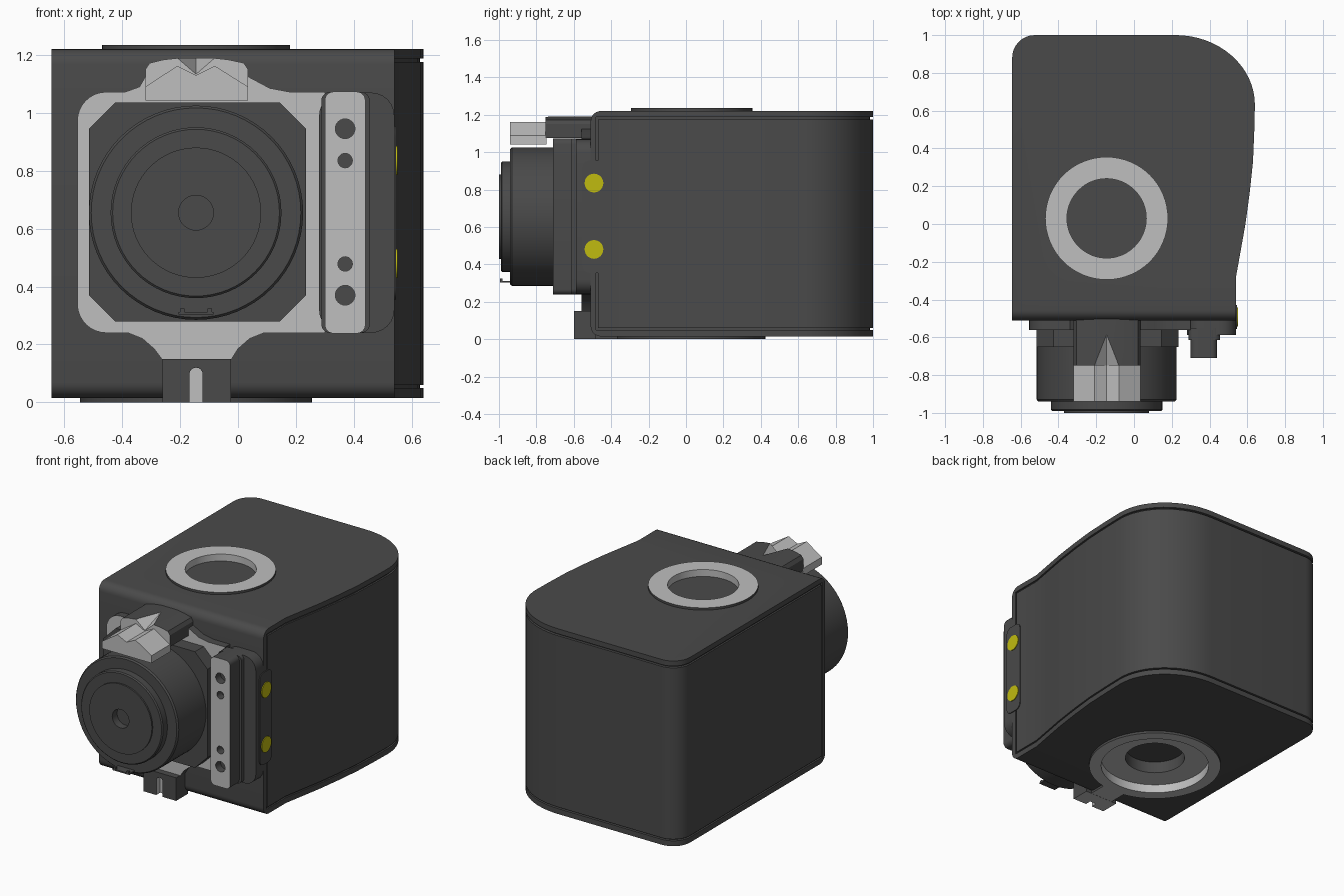
import bpy, bmesh, math
from mathutils import Vector

if "Cube" in bpy.data.objects:
    bpy.data.objects.remove(bpy.data.objects["Cube"], do_unlink=True)

DARK, LIGHT, YELLOW = 0, 1, 2


def material(name, rgb):
    m = bpy.data.materials.new(name)
    m.use_nodes = True
    m.diffuse_color = (*rgb, 1)
    m.node_tree.nodes["Principled BSDF"].inputs["Base Color"].default_value = (*rgb, 1)
    return m


MATS = [material("charcoal", (0.068, 0.068, 0.068)),
        material("light grey", (0.52, 0.52, 0.52)),
        material("yellow", (0.53, 0.50, 0.005))]


def finish(name, bm, rule=DARK):
    """Make an object; rule is a material index or a function of a face."""
    bmesh.ops.recalc_face_normals(bm, faces=bm.faces[:])
    bm.normal_update()
    for f in bm.faces:
        f.material_index = rule(f) if callable(rule) else rule
    me = bpy.data.meshes.new(name)
    bm.to_mesh(me)
    bm.free()
    for m in MATS:
        me.materials.append(m)
    ob = bpy.data.objects.new(name, me)
    bpy.context.collection.objects.link(ob)
    return ob


def place(axis, u, v, w):
    return {"x": (w, u, v), "y": (u, w, v), "z": (u, v, w)}[axis]


def prism(name, pts, axis, a, b, rule=DARK, bevel=None):
    bm = bmesh.new()
    lo = [bm.verts.new(place(axis, u, v, a)) for u, v in pts]
    hi = [bm.verts.new(place(axis, u, v, b)) for u, v in pts]
    bm.faces.new(lo)
    bm.faces.new(hi)
    n = len(pts)
    for i in range(n):
        j = (i + 1) % n
        bm.faces.new((lo[i], lo[j], hi[j], hi[i]))
    if bevel:
        test, width = bevel
        bmesh.ops.bevel(bm, geom=[e for e in bm.edges if test(e)], offset=width,
                        segments=6, profile=0.5, affect="EDGES")
    return finish(name, bm, rule)


def lathe(name, profile, axis, cu, cv, rule=DARK, n=64):
    """Spin (radius, height) points; a closed loop or one ending on the axis."""
    bm = bmesh.new()
    rings = []
    for r, w in profile:
        if r == 0:
            rings.append([bm.verts.new(place(axis, cu, cv, w))] * n)
        else:
            rings.append([bm.verts.new(place(axis, cu + r * math.cos(2 * math.pi * k / n),
                                             cv + r * math.sin(2 * math.pi * k / n), w))
                          for k in range(n)])
    for i in range(len(rings)):
        p, q = rings[i], rings[(i + 1) % len(rings)]
        for k in range(n):
            vs = list(dict.fromkeys((p[k], p[(k + 1) % n], q[(k + 1) % n], q[k])))
            if len(vs) > 2:
                bm.faces.new(vs)
    return finish(name, bm, rule)


def disc(name, axis, cu, cv, r, a, b, rule=DARK, n=32):
    return lathe(name, [(0, a), (r, a), (r, b), (0, b)], axis, cu, cv, rule, n)


def arc(cx, cy, rx, ry, a0, a1, n=8):
    return [(cx + rx * math.cos(math.radians(a0 + (a1 - a0) * i / n)),
             cy + ry * math.sin(math.radians(a0 + (a1 - a0) * i / n))) for i in range(n + 1)]


def rrect(u0, u1, v0, v1, r):
    return (arc(u0 + r, v0 + r, r, r, 180, 270, 6) + arc(u1 - r, v0 + r, r, r, 270, 360, 6)
            + arc(u1 - r, v1 - r, r, r, 0, 90, 6) + arc(u0 + r, v1 - r, r, r, 90, 180, 6))


def box(name, x0, x1, y0, y1, z0, z1, rule=DARK):
    return prism(name, [(x0, y0), (x1, y0), (x1, y1), (x0, y1)], "z", z0, z1, rule)


def cut(targets, cutter):
    cutter.hide_render = True
    for ob in targets:
        m = ob.modifiers.new("cut", "BOOLEAN")
        m.operation, m.object, m.solver = "DIFFERENCE", cutter, "EXACT"
        m.material_mode = "TRANSFER"
        bpy.context.view_layer.objects.active = ob
        bpy.ops.object.modifier_apply(modifier="cut")
    bpy.data.objects.remove(cutter, do_unlink=True)


def front_light(f):
    return LIGHT if f.normal.y < -0.9 else DARK


CX, CZ, RY = -0.145, 0.655, 0.025   # barrel axis and ring centre


# Body: wrapped outline with a swelling right side
def outline(front, s=1.0):
    pts = [(-0.645, front), (0.54, front), (0.54, -0.28), (0.565, -0.14), (0.59, 0.0),
           (0.613, 0.17), (0.63, 0.33), (0.637, 0.5)]
    pts += arc(0.22, 0.63, 0.42, 0.37, 0, 90, 16) + arc(-0.525, 0.88, 0.12, 0.12, 90, 180)
    return [(x * s, y if y == front else y * s) for x, y in pts]


def front_edge(e):
    a, b = e.verts
    return a.co.y < -0.5 and b.co.y < -0.5 and abs(a.co.z - b.co.z) < 1e-5


cover = prism("body_cover", outline(-0.51), "z", 0.015, 1.22, DARK, (front_edge, 0.055))
cut([cover], box("cover_cutter", -1, 1, -0.48, 1.5, 0.05, 1.187))
panel = prism("side_panel", outline(-0.47), "z", 0.06, 1.175)
core = prism("inner_core", outline(-0.49, 0.983), "z", 0.045, 1.19)

# Top ring sunk into the cover
cut([cover], disc("top_cutter", "z", CX, RY + 0.005, 0.26, 1.195, 1.4, DARK, 64))
cut([cover], disc("top_cutter", "z", CX, RY + 0.005, 0.215, 1.1, 1.3, DARK, 64))
lathe("top_ring", [(0.21, 1.188), (0.21, 1.235), (0.325, 1.235), (0.325, 1.215),
                   (0.26, 1.215), (0.26, 1.188)], "z", CX, RY + 0.005,
      lambda f: DARK if (f.calc_center_median().xy - Vector((CX, RY + 0.005))).length > 0.3
      else LIGHT)

# Bottom mount with a stepped recess
cut([cover, panel, core], disc("bottom_cutter", "z", CX, RY, 0.34, -0.1, 0.14, DARK, 64))


def mount_rule(f):
    r = (f.calc_center_median().xy - Vector((CX, RY))).length
    return DARK if r < 0.185 or r > 0.385 else LIGHT


lathe("bottom_mount", [(0, 0.13), (0.18, 0.13), (0.18, 0.055), (0.327, 0.055), (0.327, 0),
                       (0.4, 0), (0.4, 0.03), (0.35, 0.03), (0.35, 0.15), (0, 0.15)],
      "z", CX, RY, mount_rule)


def under_light(f):
    return LIGHT if f.normal.z < -0.9 else DARK


box("mount_neck", -0.225, -0.065, -0.52, -0.36, 0.001, 0.03, under_light)
foot = box("front_foot", -0.26, -0.025, -0.6, -0.48, 0, 0.15, under_light)
slot = [(CX - 0.023, -0.05), (CX + 0.023, -0.05)] + arc(CX, 0.097, 0.023, 0.023, 0, 180)
cut([foot], prism("slot_cutter", slot, "y", -0.7, -0.56, LIGHT))

# Front plate with a foot flare and a top bump
plate = (arc(-0.455, 0.34, 0.1, 0.1, 180, 270) + [(-0.38, 0.24), (-0.33, 0.22), (-0.29, 0.185),
         (-0.26, 0.145), (-0.025, 0.145), (0.0, 0.185), (0.04, 0.22), (0.09, 0.24),
         (0.3, 0.24), (0.3, 1.072), (0.18, 1.072), (0.11, 1.085), (0.035, 1.125),
         (-0.32, 1.125), (-0.34, 1.09), (-0.39, 1.072)] + arc(-0.455, 0.972, 0.1, 0.1, 90, 180))
prism("front_plate", plate, "y", -0.56, -0.5, front_light)

# Barrel on an eight-sided base
c = 0.09
x0, x1, z0, z1 = -0.515, 0.235, 0.28, 1.035
prism("barrel_base", [(x0, z0 + c), (x0 + c, z0), (x1 - c, z0), (x1, z0 + c), (x1, z1 - c),
                      (x1 - c, z1), (x0 + c, z1), (x0, z1 - c)], "y", -0.65, -0.55)
lathe("barrel", [(0, -0.6), (0.37, -0.6), (0.37, -0.93), (0.362, -0.94), (0.295, -0.94),
                 (0.295, -0.983), (0.288, -0.99), (0.225, -0.99), (0.225, -1.0), (0.06, -1.0),
                 (0.06, -0.95), (0, -0.95)], "y", CX, CZ)
box("barrel_catch", -0.205, -0.085, -0.995, -0.93, 0.303, 0.312)
for x in (-0.2, -0.105):
    box("catch_prong", x, x + 0.015, -0.995, -0.98, 0.303, 0.325)

# Top bracket with a pointed groove, and the ridged clip in front of it
bracket = prism("top_bracket", [(-0.32, 1.075), (0.035, 1.075), (0.035, 1.15), (0.02, 1.172),
                                (-0.03, 1.183), (-0.09, 1.19), (-0.2, 1.19), (-0.26, 1.183),
                                (-0.305, 1.172), (-0.32, 1.15)], "y", -0.75, -0.49, front_light)
bm = bmesh.new()
v = [bm.verts.new(p) for p in ((CX - 0.075, -0.76, 1.195), (CX + 0.075, -0.76, 1.195),
                               (CX, -0.76, 1.13), (CX, -0.57, 1.195))]
for t in ((0, 1, 2), (0, 1, 3), (1, 2, 3), (0, 2, 3)):
    bm.faces.new([v[i] for i in t])
cut([bracket], finish("groove_cutter", bm, LIGHT))
prism("ridged_clip", [(-0.32, 1.042), (0.035, 1.042), (0.035, 1.09), (CX + 0.065, 1.162),
                      (CX, 1.13), (CX - 0.065, 1.162), (-0.32, 1.09)], "y", -0.94, -0.745, LIGHT)

# Grip rail with screw holes
prism("rail_housing", rrect(0.28, 0.54, 0.24, 1.07, 0.08), "y", -0.588, -0.49)
prism("rail_step", rrect(0.288, 0.455, 0.24, 1.072, 0.03), "y", -0.615, -0.55)
rail = prism("rail", rrect(0.3, 0.44, 0.238, 1.073, 0.03), "y", -0.71, -0.56, front_light)
for z, r in ((0.945, 0.034), (0.835, 0.025), (0.478, 0.025), (0.37, 0.034)):
    cut([rail], disc("hole_cutter", "y", 0.37, z, r, -0.8, -0.66, DARK, 24))

# Side contact plate with two yellow buttons
prism("contact_plate", rrect(-0.555, -0.43, 0.355, 0.955, 0.04), "x", 0.49, 0.546)
for z in (0.835, 0.48):
    disc("yellow_button", "x", -0.492, z, 0.05, 0.52, 0.551, YELLOW)

# Smooth shading with sharp edges kept
bpy.ops.object.select_all(action="DESELECT")
for ob in bpy.context.scene.objects:
    if ob.type == "MESH":
        ob.select_set(True)
        bpy.context.view_layer.objects.active = ob
bpy.ops.object.shade_smooth_by_angle(angle=math.radians(30))
